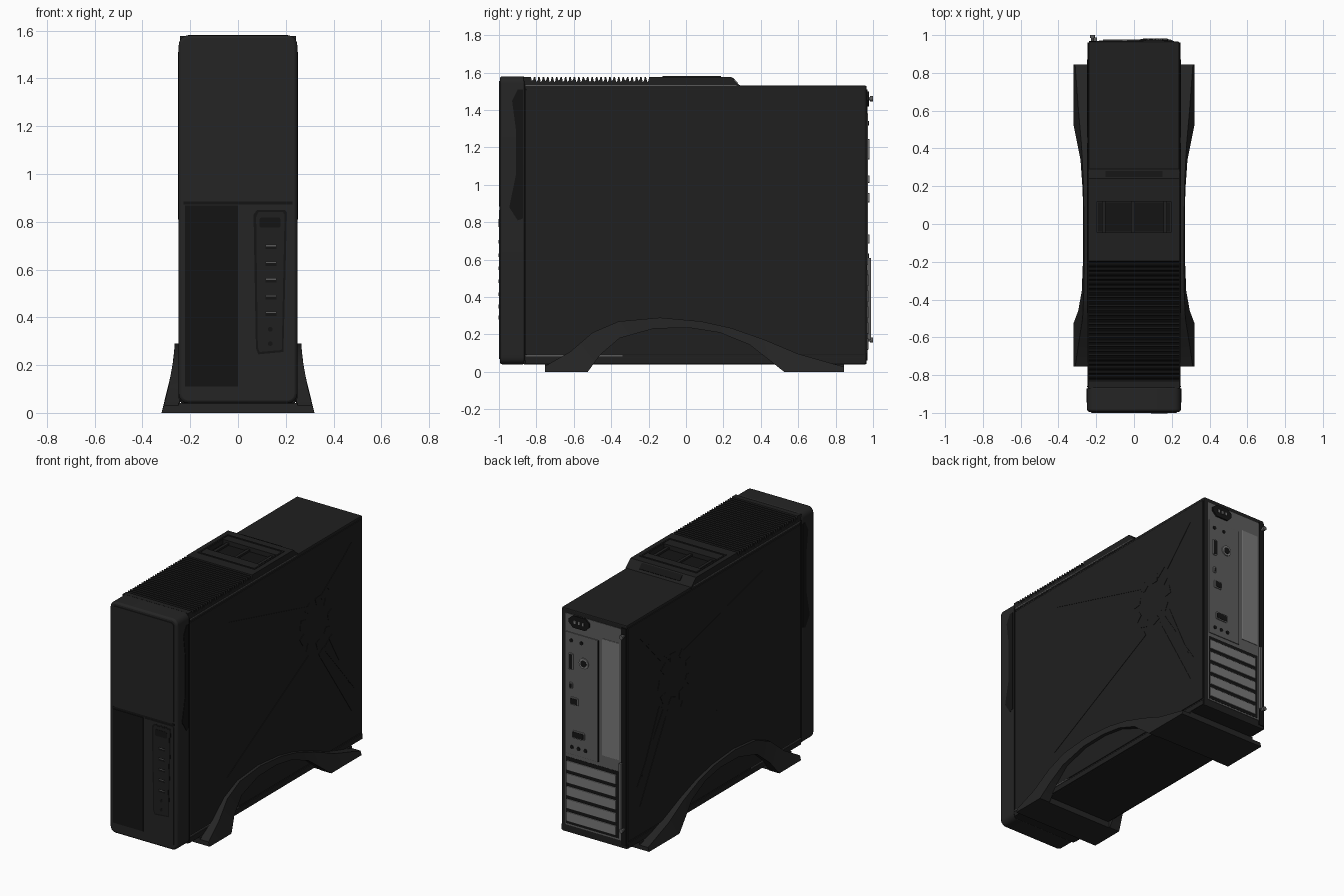
import bpy, bmesh, math
from mathutils import Vector

if "Cube" in bpy.data.objects:
    bpy.data.objects.remove(bpy.data.objects["Cube"])


def material(name, r, g, b):
    m = bpy.data.materials.new(name)
    m.diffuse_color = (r, g, b, 1)
    m.use_nodes = True
    m.node_tree.nodes["Principled BSDF"].inputs["Base Color"].default_value = m.diffuse_color
    return m


BLACK = material("case black", 0.014, 0.014, 0.014)
DARK = material("deep black", 0.007, 0.007, 0.007)
SOFT = material("soft black", 0.018, 0.018, 0.018)
STEEL = material("steel grey", 0.11, 0.11, 0.11)
LIGHT = material("light steel", 0.19, 0.19, 0.19)
MARK = material("label grey", 0.10, 0.10, 0.10)


def finish(name, bm, mat, bevel=0, smooth=False):
    bmesh.ops.recalc_face_normals(bm, faces=bm.faces)
    me = bpy.data.meshes.new(name)
    bm.to_mesh(me)
    bm.free()
    ob = bpy.data.objects.new(name, me)
    bpy.context.collection.objects.link(ob)
    me.materials.append(mat)
    if bevel:
        mod = ob.modifiers.new("bevel", 'BEVEL')
        mod.width, mod.segments, mod.limit_method = bevel, 2, 'ANGLE'
    if smooth:
        bpy.ops.object.select_all(action='DESELECT')
        bpy.context.view_layer.objects.active = ob
        ob.select_set(True)
        bpy.ops.object.shade_smooth_by_angle(angle=math.radians(35))
    return ob


def box(name, x, y, z, mat, bevel=0):
    """Box from (min, max) ranges."""
    bm = bmesh.new()
    bmesh.ops.create_cube(bm, size=1)
    for v in bm.verts:
        v.co = Vector([(a + b) / 2 + c * (b - a) for (a, b), c in zip((x, y, z), v.co)])
    return finish(name, bm, mat, bevel)


def prism(name, pts, axis, lo, hi, mat, bevel=0, smooth=False):
    """Outline extruded along x (points are y,z) or along y (points are x,z)."""
    bm = bmesh.new()
    place = (lambda p, t: (t, p[0], p[1])) if axis == 'x' else (lambda p, t: (p[0], t, p[1]))
    a = [bm.verts.new(place(p, lo)) for p in pts]
    b = [bm.verts.new(place(p, hi)) for p in pts]
    bm.faces.new(a)
    bm.faces.new(b[::-1])
    for i in range(len(a)):
        j = (i + 1) % len(a)
        bm.faces.new((a[i], b[i], b[j], a[j]))
    return finish(name, bm, mat, bevel, smooth)


def rounded(x0, x1, z0, z1, r, n=5):
    pts = []
    for cx, cz, start in ((x1 - r, z1 - r, 0), (x0 + r, z1 - r, 90),
                          (x0 + r, z0 + r, 180), (x1 - r, z0 + r, 270)):
        for i in range(n + 1):
            t = math.radians(start + 90 * i / n)
            pts.append((cx + r * math.cos(t), cz + r * math.sin(t)))
    return pts


def disc(x, z, r, n=12):
    return [(x + r * math.cos(math.tau * i / n), z + r * math.sin(math.tau * i / n)) for i in range(n)]


# Main case and side panels
box("case_body", (-.24, .24), (-.87, .965), (.04, 1.53), BLACK, .006)
for s in (-1, 1):
    box("side_panel", sorted((s * .238, s * .246)), (-.855, .955), (.09, 1.51), BLACK, .003)
    box("bottom_rail", sorted((s * .238, s * .247)), (-.86, .96), (.045, .08), BLACK, .003)
    box("lower_trim", sorted((s * .238, s * .247)), (-.86, -.34), (.083, .089), MARK)
    box("upper_trim", sorted((s * .236, s * .244)), (-.86, .27), (1.528, 1.534), MARK)

# Embossed star on each side panel: thin tapering rays around a broken ring
rays = [((.40, .80), (-.47, .33), .02), ((.40, 1.13), (-.45, 1.36), .012),
        ((.52, .80), (.84, .28), .03), ((.57, .82), (.87, .42), .03),
        ((.62, .86), (.82, .47), .02), ((.60, 1.18), (.84, 1.40), .025),
        ((.52, 1.15), (.75, 1.33), .015)]
for s in (-1, 1):
    lo, hi = sorted((s * .245, s * .2485))
    for a, b, w in rays:
        d = Vector((b[0] - a[0], b[1] - a[1])).normalized() * w
        prism("star_ray", [(a[0] - d.y, a[1] + d.x), (a[0] + d.y, a[1] - d.x), b], 'x', lo, hi, BLACK)
    for i in range(9):
        t = math.tau * i / 9
        ring = [(.47 + r * math.cos(t + k), 1.0 + r * math.sin(t + k))
                for r, k in ((.13, -.2), (.18, -.1), (.17, .25), (.12, .15))]
        prism("star_ring_piece", ring, 'x', lo, hi, BLACK)

# Front bezel
prism("front_bezel", rounded(-.248, .248, .04, 1.58, .04), 'y', -.995, -.86, SOFT, .012, True)
prism("upper_door", rounded(-.225, .225, .885, 1.555, .02), 'y', -1, -.99, SOFT)
box("door_gap", (-.228, .228), (-.998, -.99), (.872, .885), DARK)
box("lower_door", (-.222, 0), (-1, -.99), (.11, .868), DARK)
prism("lower_fascia", rounded(.004, .225, .07, .868, .015), 'y', -.999, -.99, SOFT)
for s in (-1, 1):
    prism("bezel_grip", [(-.945, .88), (-.90, .81), (-.872, .82), (-.872, 1.51), (-.90, 1.51), (-.93, 1.45),
                         (-.91, 1.3), (-.91, 1.05)], 'x', *sorted((s * .246, s * .2505)), DARK)
    box("bezel_seam", sorted((s * .24, s * .2485)), (-.864, -.858), (.06, 1.54), DARK)

# Port strip with button, sockets and labels
prism("port_strip", [(.075, .27), (.085, .245), (.19, .255), (.205, .84), (.195, .85), (.08, .85), (.065, .83)],
      'y', -1, -.99, DARK)
prism("port_plate", [(.083, .275), (.09, .255), (.183, .263), (.195, .83), (.188, .84), (.085, .84), (.076, .82)],
      'y', -1.001, -.99, BLACK)
prism("power_button", rounded(.09, .178, .775, .818, .01), 'y', -1.003, -.99, DARK)
for z in (.70, .63, .56, .49, .42):
    box("front_socket", (.115, .162), (-1.002, -.99), (z - .015, z + .004), DARK)
    box("socket_label", (.118, .160), (-1.0025, -.99), (z - .003, z + .002), MARK)
for z in (.35, .29):
    prism("audio_jack", disc(.135, z, .01), 'y', -1.003, -.99, DARK)

# Ribbed top cover with a sloped rear end
profile = [(-.87, 1.52), (-.87, 1.577), (-.83, 1.577)]
N = 27
for i in range(N):
    y, p = -.83 + .64 * i / N, .64 / N
    low = 1.55 if i % 3 else 1.556
    profile += [(y + p * .25, low), (y + p * .55, low + .006), (y + p * .7, 1.577), (y + p, 1.577)]
profile += [(.24, 1.577), (.29, 1.53), (.29, 1.52)]
cover = prism("top_cover", profile, 'x', -.242, .242, BLACK)
cutter = box("pocket_cutter", (-.195, .195), (-.045, .12), (1.545, 1.7), DARK)
cutter.hide_render = True
cutter.hide_viewport = True
cut = cover.modifiers.new("pocket", 'BOOLEAN')
cut.operation, cut.object, cut.solver = 'DIFFERENCE', cutter, 'EXACT'
box("pocket_floor", (-.19, .19), (-.04, .115), (1.54, 1.55), DARK)
for x in (-.17, -.015, .155):
    box("pocket_divider", (x, x + .02), (-.045, .12), (1.54, 1.562), BLACK)
for y in (-.125, .178):
    box("handle_frame_edge", (-.21, .21), (y, y + .01), (1.57, 1.581), BLACK)
for x in (-.21, .2):
    box("handle_frame_side", (x, x + .01), (-.125, .188), (1.57, 1.581), BLACK)
prism("cover_vent", [(.248, 1.5715), (.25, 1.574), (.28, 1.545), (.278, 1.542)], 'x', -.15, .15, DARK)

# Stand: an arch on each side, flaring outward toward the feet
pairs = [((-.755, .03), (-.755, 0)), ((-.62, .107), (-.525, 0)), ((-.5, .21), (-.46, .09)),
         ((-.36, .27), (-.355, .18)), ((-.14, .29), (-.17, .232)), ((.08, .27), (.02, .235)),
         ((.24, .235), (.18, .21)), ((.42, .172), (.34, .145)), ((.6, .096), (.525, 0)),
         ((.845, .027), (.845, 0))]


def flare(z):
    return .265 + .055 * (1 - min(z, .29) / .29) ** 1.6


for s in (-1, 1):
    bm = bmesh.new()
    rings = [[bm.verts.new((s * x, y, z)) for x, (y, z) in
              ((flare(t[1]), t), (flare(b[1]), b), (.243, b), (.243, t))] for t, b in pairs]
    for a, b in zip(rings, rings[1:]):
        for i in range(4):
            j = (i + 1) % 4
            bm.faces.new((a[i], a[j], b[j], b[i]))
    bm.faces.new(rings[0])
    bm.faces.new(rings[-1][::-1])
    finish("stand_arch", bm, SOFT, 0, True)
for y0, y1 in ((-.755, -.53), (.53, .845)):
    box("foot_crossbar", (-.25, .25), (y0, y1), (0, .042), SOFT)

# Rear panel
Y = .96
box("rear_panel", (-.20, .212), (Y, .968), (.09, 1.50), STEEL)
box("rear_flange", (-.238, -.20), (Y, .970), (.06, 1.51), DARK)
box("io_plate", (-.03, .205), (Y, .973), (.57, 1.38), STEEL, .002)
box("io_plate_seam", (-.036, -.03), (Y, .972), (.57, 1.38), DARK)
prism("power_inlet", [(.03, 1.45), (.06, 1.42), (.15, 1.42), (.18, 1.45), (.18, 1.475), (.15, 1.5), (.06, 1.5),
                      (.03, 1.475)], 'y', Y, .978, DARK)
for x in (.075, .105, .135):
    box("inlet_pin", (x - .006, x + .006), (Y, .981), (1.45, 1.47), LIGHT)
for x, z, w, h in ((.165, 1.19, .035, .11), (.165, 1.03, .025, .04), (.14, .93, .06, .05),
                   (.11, .71, .09, .05)):
    prism("rear_connector_rim", rounded(x - w / 2, x + w / 2, z - h / 2, z + h / 2, .008, 2), 'y', Y, .980, LIGHT)
    prism("rear_connector", rounded(x - w / 2 + .006, x + w / 2 - .006, z - h / 2 + .006, z + h / 2 - .006, .005, 2),
          'y', Y, .982, DARK)
prism("round_connector", disc(.07, 1.20, .035, 16), 'y', Y, .980, LIGHT)
prism("round_connector_core", disc(.07, 1.20, .022, 16), 'y', Y, .982, DARK)
for x, z in ((.165, 1.33), (.09, 1.33), (.16, .62), (.11, .62), (.06, .62)):
    prism("rear_jack", disc(x, z, .012), 'y', Y, .978, DARK)
box("side_vent_plate", (-.185, -.06), (Y, .971), (.62, 1.40), LIGHT, .002)

# Expansion slot covers and bracket
box("slot_bay", (-.185, .205), (Y, .9695), (.10, .545), DARK)
for i in range(5):
    z = .118 + .085 * i
    box("slot_cover", (-.165, .198), (Y, .976), (z, z + .062), LIGHT, .003)
box("slot_bracket", (-.212, -.195), (Y, .988), (.17, .61), STEEL)

# Thumb screws
for z in (1.46, .17):
    prism("thumb_screw_stem", disc(-.22, z, .008, 8), 'y', Y, .99, LIGHT)
    prism("thumb_screw_head", disc(-.22, z, .014), 'y', .985, 1.0, STEEL)
